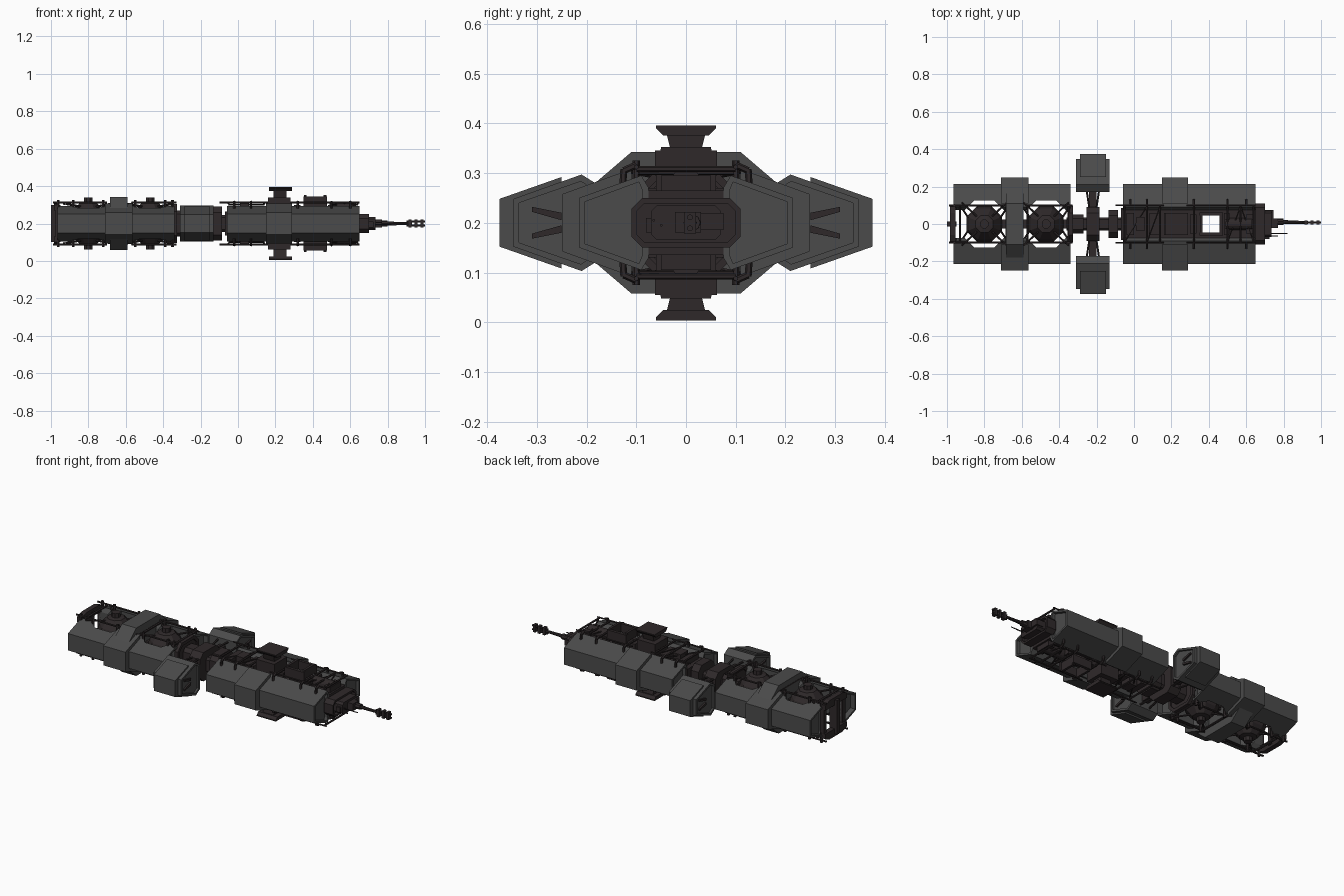
import bpy, bmesh, math
from mathutils import Vector, Matrix

if "Cube" in bpy.data.objects:
    bpy.data.objects.remove(bpy.data.objects["Cube"])

def material(name, c):
    m = bpy.data.materials.new(name)
    m.diffuse_color = (*c, 1)
    m.use_nodes = True
    m.node_tree.nodes["Principled BSDF"].inputs["Base Color"].default_value = m.diffuse_color
    return m

ARMOR = material("armor_grey", (0.07, 0.07, 0.07))
DARK = material("machinery_dark", (0.028, 0.022, 0.023))
ZC = 0.2  # height of the symmetry plane

def finish(name, bm, mat, mirror=""):
    """Make an object; mirror may contain y and/or z (about z = ZC)."""
    for ax in mirror:
        dup = bmesh.ops.duplicate(bm, geom=bm.verts[:] + bm.edges[:] + bm.faces[:])["geom"]
        for v in (g for g in dup if isinstance(g, bmesh.types.BMVert)):
            if ax == "y":
                v.co.y = -v.co.y
            else:
                v.co.z = 2 * ZC - v.co.z
    bmesh.ops.recalc_face_normals(bm, faces=bm.faces[:])
    me = bpy.data.meshes.new(name)
    bm.to_mesh(me)
    bm.free()
    me.materials.append(mat)
    ob = bpy.data.objects.new(name, me)
    bpy.context.collection.objects.link(ob)
    return ob

def prism(name, prof, x0, x1, mat=ARMOR, mirror="", inset=0, depth=0.0):
    """Extrude a (y, z) outline along x, with optional recessed ends."""
    bm = bmesh.new()
    a = [bm.verts.new((x0, y, z)) for y, z in prof]
    b = [bm.verts.new((x1, y, z)) for y, z in prof]
    n = len(prof)
    for i in range(n):
        bm.faces.new((a[i], a[(i + 1) % n], b[(i + 1) % n], b[i]))
    ends = [bm.faces.new(a[::-1]), bm.faces.new(b)]
    bmesh.ops.recalc_face_normals(bm, faces=bm.faces[:])
    if inset:
        for f, d in zip(ends, (depth, -depth)):
            bmesh.ops.inset_region(bm, faces=[f], thickness=inset)
            ext = bmesh.ops.extrude_face_region(bm, geom=[f])["geom"]
            for v in (g for g in ext if isinstance(g, bmesh.types.BMVert)):
                v.co.x += d
            bm.faces.remove(f)
    return finish(name, bm, mat, mirror)

def box(name, x, y, z, mat=DARK, mirror=""):
    return prism(name, [(y[0], z[0]), (y[1], z[0]), (y[1], z[1]), (y[0], z[1])], *x, mat, mirror)

def octo(w, h, c):
    """Chamfered rectangle outline centred on the axis."""
    return [(w, ZC + h - c), (w - c, ZC + h), (c - w, ZC + h), (-w, ZC + h - c),
            (-w, ZC - h + c), (c - w, ZC - h), (w - c, ZC - h), (w, ZC - h + c)]

def rods(name, pairs, r, mirror="", sides=6, r2=None):
    bm = bmesh.new()
    for p, q in pairs:
        p, q = Vector(p), Vector(q)
        rot = (q - p).to_track_quat("Z", "Y").to_matrix().to_4x4()
        bmesh.ops.create_cone(bm, cap_ends=True, segments=sides, radius1=r,
                              radius2=r if r2 is None else r2, depth=(q - p).length,
                              matrix=Matrix.Translation((p + q) / 2) @ rot)
    return finish(name, bm, DARK, mirror)

def lathe(name, prof, x):
    """Eight-sided vertical turning from (radius, z) pairs."""
    bm = bmesh.new()
    rings = [[bm.verts.new((x + r * math.cos((k + .5) * math.pi / 4),
                            r * math.sin((k + .5) * math.pi / 4), z)) for k in range(8)]
             for r, z in prof]
    for a, b in zip(rings, rings[1:]):
        for k in range(8):
            bm.faces.new((a[k], a[(k + 1) % 8], b[(k + 1) % 8], b[k]))
    bm.faces.new(rings[0])
    bm.faces.new(rings[-1])
    return finish(name, bm, DARK)

# Side armour of both hulls
SHELL = [(.09, .295), (.215, .25), (.215, .15), (.09, .105), (.075, .13), (.075, .27)]
BAND = [(.11, .308), (.248, .258), (.248, .142), (.11, .092)]
prism("front_hull_armor", SHELL, -.06, .65, ARMOR, "y", .014, .02)
prism("front_hull_band", BAND, .15, .29, ARMOR, "y")
rear = prism("rear_hull_armor", SHELL, -.965, -.34, ARMOR, "y", .014, .03)
prism("rear_hull_band", BAND, -.71, -.565, ARMOR, "y")
prism("rear_saddle", [(.11, .342), (.2, .265), (.2, .135), (.11, .058),
                      (-.11, .058), (-.2, .135), (-.2, .265), (-.11, .342)], -.685, -.59, ARMOR)

# Octagonal bays cut out around the rear tanks
bm = bmesh.new()
for x in (-.8, -.47):
    bmesh.ops.create_cone(bm, cap_ends=True, segments=8, radius1=.137, radius2=.137, depth=.6,
                          matrix=Matrix.Translation((x, 0, ZC)) @ Matrix.Rotation(math.pi / 8, 4, "Z"))
cutter = finish("bay_cutter", bm, DARK)
cutter.hide_render = True
mod = rear.modifiers.new("bays", "BOOLEAN")
mod.operation, mod.object, mod.solver = "DIFFERENCE", cutter, "EXACT"
bpy.context.view_layer.update()
cut = bpy.data.meshes.new_from_object(rear.evaluated_get(bpy.context.evaluated_depsgraph_get()))
rear.modifiers.clear()
rear.data = cut
bpy.data.objects.remove(cutter)

# Rear tanks, their brackets and the rails around them
for i, x in enumerate((-.8, -.47)):
    lathe(f"tank_{i}", [(.025, .06), (.025, .085), (.05, .09), (.09, .135), (.102, .17),
                        (.102, .23), (.09, .265), (.05, .31), (.025, .315), (.025, .34)], x)
    rods(f"tank_braces_{i}", [((x + s * .04, .04, .29), (x + s * .12, .115, .305)) for s in (-1, 1)]
         + [((x + s * .09, .04, .23), (x + s * .13, .1, .23)) for s in (-1, 1)], .006, "yz")
rods("rear_rails", [((-.99, .1, .312), (-.7, .1, .312)), ((-.57, .1, .312), (-.33, .1, .312))],
     .006, "yz")
rods("rear_rail_posts", [((x, .1, .27), (x, .1, .325)) for x in (-.96, -.88, -.72, -.55, -.39, -.35)],
     .008, "yz")
rods("rear_crossbars", [((x, -.1, .305), (x, .1, .305)) for x in (-.93, -.68, -.57, -.35)], .007, "z")
box("rear_spine", (-.75, -.32), (-.025, .025), (.17, .23))
box("stern_bar", (-1, -.95), (-.014, .014), (.1, .3))
prism("stern_frame", [(.1, .3), (.1, .27), (-.1, .27), (-.1, .3), (-.06, .315), (.06, .315)],
      -.985, -.955, DARK, "z")
box("stern_post", (-.975, -.95), (.075, .1), (.11, .29), DARK, "y")

# Neck between hulls with arms out to the side pods
prism("neck_spine", octo(.035, .045, .012), -.36, -.04, DARK)
prism("neck_rear_collar", octo(.1, .105, .04), -.345, -.325, DARK, "", .02, .006)
prism("neck_front_collar", octo(.075, .09, .03), -.135, -.085, DARK)
prism("neck_rear_joint", octo(.05, .07, .02), -.325, -.27, DARK)
prism("neck_hub", octo(.09, .085, .03), -.255, -.185, DARK)
box("pod_arm", (-.24, -.2), (.07, .2), (.165, .235), DARK, "y")
rods("pod_struts", [((-.235, .06, .25), (-.255, .19, .26)), ((-.205, .06, .25), (-.185, .19, .26))],
     .006, "yz")

# Side pods
prism("side_pod", [(.17, .272), (.21, .297), (.347, .248), (.347, .152), (.21, .103), (.17, .128)],
      -.31, -.13, ARMOR, "y", .014, .012)
prism("side_pod_cover", [(.25, .292), (.375, .248), (.375, .152), (.25, .108)], -.29, -.15, ARMOR, "y")
prism("pod_end_rib", [(.25, .22), (.31, .232), (.31, .222), (.25, .205)], -.308, -.132, DARK, "yz")

# Machinery core of the front hull, open at the shaft
box("core_rear", (-.07, .36), (-.085, .085), (.135, .265))
box("core_front", (.46, .65), (-.085, .085), (.135, .265))
box("core_shaft_wall", (.36, .46), (.05, .085), (.13, .27), DARK, "y")
for i, (x0, x1, w, h) in enumerate([(-.04, 0, .06, .295), (.01, .06, .035, .31), (.08, .14, .055, .29),
                                    (.3, .335, .05, .3), (.48, .51, .06, .3), (.6, .64, .05, .295)]):
    box(f"core_block_{i}", (x0, x1), (-w, w), (.26, h), DARK, "z")
rods("core_cylinder", [((.49, 0, .28), (.63, 0, .28))], .031, "z", 16)

# Rails, feet and cross bracing on the front hull
rods("front_rails", [((-.1, .1, .312), (.16, .1, .312)), ((.28, .1, .312), (.65, .1, .312))], .005, "yz")
rods("front_rail_feet", [((x, .1, .316), (x, .125, .305)) for x in (-.02, .07, .32, .5, .6)]
     + [((x, .125, .308), (x, .128, .26)) for x in (-.02, .07, .32, .5, .6)], .007, "yz")
rods("front_crossbars", [((x, -.1, .308), (x, .1, .308)) for x in (-.05, .07, .14, .32, .5, .57, .64)],
     .006, "z")
XS = (-.05, .07, .14)
rods("front_diagonals", [((a, -.095, .3), (b, .095, .3)) for a, b in zip(XS, XS[1:])]
     + [((.5, -.095, .3), (.57, .095, .3)), ((.64, -.095, .3), (.57, .095, .3))], .004, "z")

# Shaft frame around the vertical opening
box("shaft_frame_side", (.35, .475), (.045, .062), (.295, .345), DARK, "yz")
prism("shaft_frame_end", [(-.062, .3), (-.05, .352), (.05, .352), (.062, .3)], .352, .366, DARK, "z")
prism("shaft_frame_end_front", [(-.062, .3), (-.05, .352), (.05, .352), (.062, .3)], .458, .472, DARK, "z")

# Sensor plates above and below
box("sensor_base", (.16, .28), (-.06, .06), (.26, .34), DARK, "z")
prism("sensor_neck", [(-.028, .335), (-.038, .375), (.038, .375), (.028, .335)], .19, .26, DARK, "z")
prism("sensor_plate", [(-.045, .375), (-.06, .39), (-.06, .396), (.06, .396), (.06, .39), (.045, .375)],
      .165, .29, DARK, "z")

# Nose block with recessed front
prism("nose_collar", octo(.11, .05, .022), .64, .7, DARK, "", .012, .04)
prism("nose_inner", octo(.07, .035, .012), .65, .735, DARK)
box("nose_lamp_box", (.7, .745), (.03, .075), (.185, .22), DARK)
box("nose_port_box", (.7, .725), (-.08, -.035), (.18, .21), DARK)
box("gun_mount", (.7, .77), (-.022, .03), (.18, .222))

# Long gun and thin antennas
rods("gun_barrel", [((.74, .012, ZC), (.93, .008, ZC))], .012, "", 8, .007)
rods("gun_sleeve", [((.74, .013, ZC), (.8, .012, ZC))], .017, "", 8)
rods("gun_tubes", [((.9, .008, .2 + s * .011), (1, .008, .2 + s * .011)) for s in (-1, 1)], .006, "", 8)
for i, x in enumerate((.912, .945, .975)):
    box(f"muzzle_ring_{i}", (x, x + .016), (-.004, .02), (.178, .222))
rods("antennas", [((.7, -.05, .195), (.82, -.05, .195)), ((.7, -.065, .205), (.77, -.065, .205))], .003)
